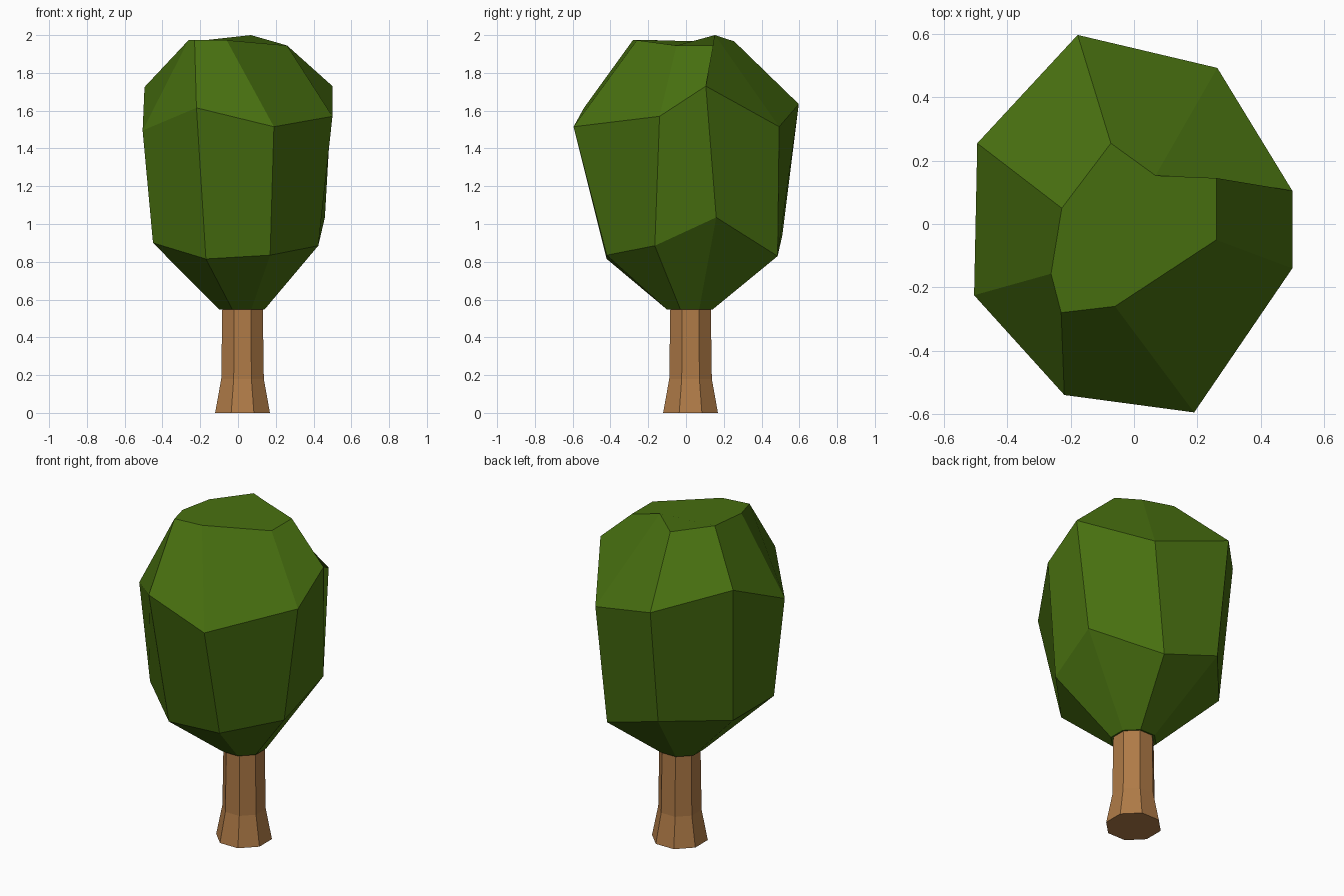
import bpy, bmesh, math

if "Cube" in bpy.data.objects:
    bpy.data.objects.remove(bpy.data.objects["Cube"])


def material(name, rgb):
    m = bpy.data.materials.new(name)
    m.diffuse_color = (*rgb, 1)
    m.use_nodes = True
    m.node_tree.nodes["Principled BSDF"].inputs["Base Color"].default_value = m.diffuse_color
    return m


def octagon(radius, z, c=0.024):
    # Eight points, flat side to the front, counter-clockwise from the left
    return [(c + radius * math.cos(math.radians(202.5 + 45 * i)),
             c + radius * math.sin(math.radians(202.5 + 45 * i)), z) for i in range(8)]


def loft(name, rings, mat):
    # Skin stacked rings of equal count and cap both ends
    bm = bmesh.new()
    loops = [[bm.verts.new(p) for p in ring] for ring in rings]
    for a, b in zip(loops, loops[1:]):
        for i in range(len(a)):
            j = (i + 1) % len(a)
            bm.faces.new((a[i], a[j], b[j], b[i]))
    bm.faces.new(loops[0][::-1])
    bm.faces.new(loops[-1])
    bmesh.ops.recalc_face_normals(bm, faces=bm.faces)
    me = bpy.data.meshes.new(name)
    bm.to_mesh(me)
    bm.free()
    me.materials.append(mat)
    ob = bpy.data.objects.new(name, me)
    bpy.context.collection.objects.link(ob)
    return ob


bark = material("bark brown", (0.43, 0.197, 0.063))
leaf = material("leaf green", (0.064, 0.16, 0.005))

# Trunk: flared foot, then a nearly straight stem
loft("trunk", [octagon(0.157, 0), octagon(0.122, 0.18), octagon(0.116, 0.56)], bark)

# Crown: irregular faceted rings
lower = [(-.45, -.2, .90), (-.17, -.42, .815), (.17, -.42, .835), (.425, -.165, .885),
         (.46, .16, 1.035), (.19, .485, .83), (-.17, .51, .94), (-.45, .19, .90)]
upper = [(-.505, -.225, 1.495), (-.22, -.54, 1.615), (.19, -.595, 1.515), (.5, -.14, 1.57),
         (.5, .105, 1.73), (.263, .493, 1.515), (-.178, .597, 1.635), (-.495, .255, 1.725)]
top = [(-.262, -.157, 1.973), (-.23, -.28, 1.975), (-.06, -.26, 1.973), (.26, -.05, 1.945),
       (.26, .145, 1.945), (.068, .153, 2.0), (-.073, .255, 1.967), (-.228, .05, 1.967)]
loft("crown", [octagon(0.13, 0.547, 0.02), lower, upper, top], leaf)
